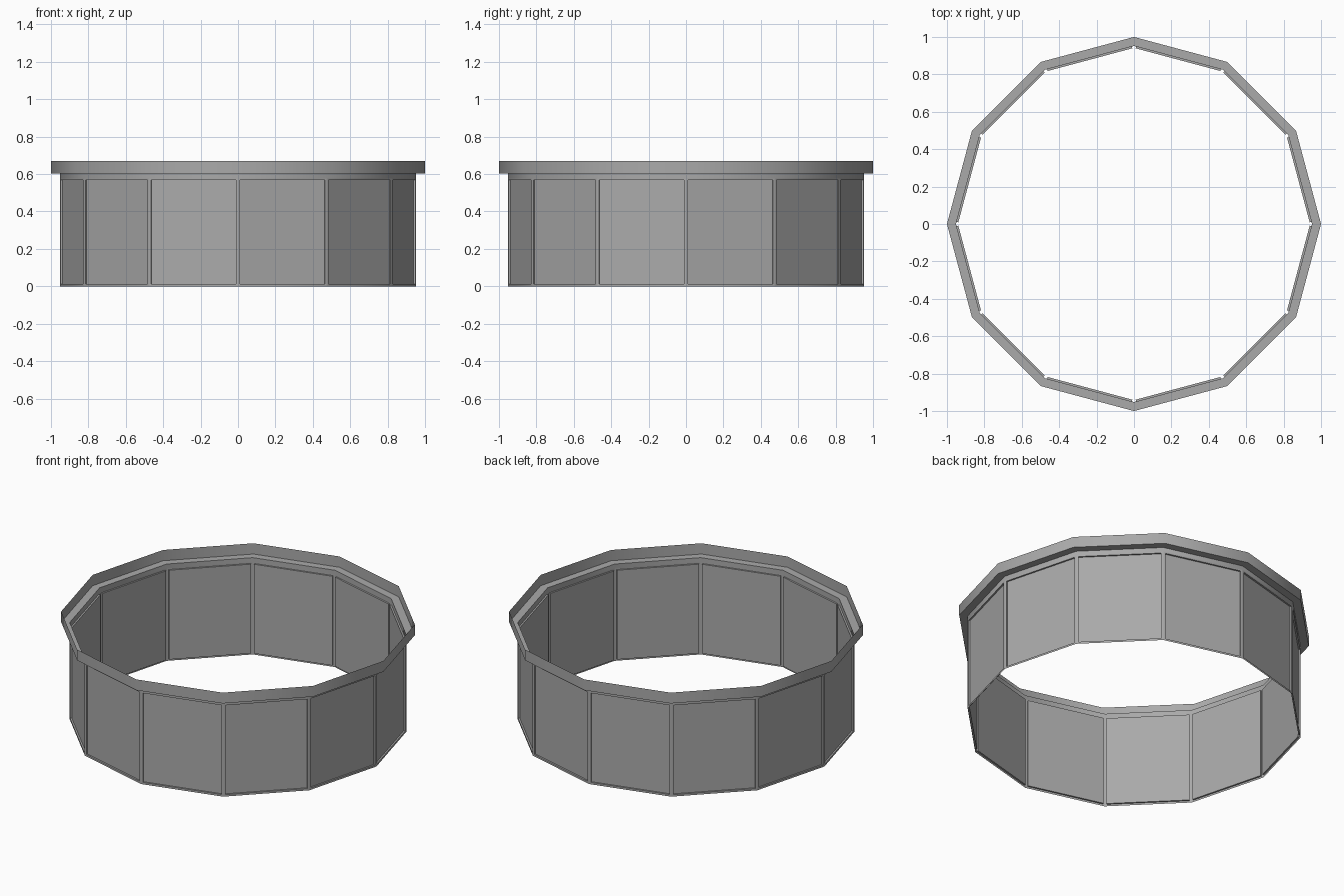
import bpy, bmesh
from math import cos, sin, pi, radians

SIDES = 12
WALL_R, RIM_R = 0.952, 1.0
PANEL_TOP, LEDGE_Z, TOP_Z = 0.579, 0.602, 0.669
FRAME, DEPTH = 0.012, 0.01

cube = bpy.data.objects.get("Cube")
if cube:
    bpy.data.objects.remove(cube, do_unlink=True)

grey = bpy.data.materials.new("plain grey")
grey.use_nodes = True
colour = (0.4, 0.4, 0.4, 1)
grey.diffuse_color = colour
grey.node_tree.nodes["Principled BSDF"].inputs["Base Color"].default_value = colour


def lathe(profile):
    """Sweep (radius, height) points into a thin twelve-sided shell."""
    bm = bmesh.new()
    rings = []
    for r, z in profile:
        angles = [2 * pi * i / SIDES for i in range(SIDES)]
        rings.append([bm.verts.new((r * cos(a), r * sin(a), z)) for a in angles])
    bands = []
    for low, high in zip(rings, rings[1:]):
        band = []
        for i in range(SIDES):
            j = (i + 1) % SIDES
            band.append(bm.faces.new((low[i], low[j], high[j], high[i])))
        bands.append(band)
    bm.normal_update()
    return bm, bands


def finish(name, bm):
    mesh = bpy.data.meshes.new(name)
    bm.to_mesh(mesh)
    bm.free()
    mesh.materials.append(grey)
    obj = bpy.data.objects.new(name, mesh)
    bpy.context.collection.objects.link(obj)
    bpy.ops.object.select_all(action="DESELECT")
    obj.select_set(True)
    bpy.context.view_layer.objects.active = obj
    bpy.ops.object.shade_smooth_by_angle(angle=radians(40))


# Wall with one panel pressed inward on every side
bm, bands = lathe([(WALL_R, 0), (WALL_R, PANEL_TOP), (WALL_R, LEDGE_Z)])
panels = bands[0]
bmesh.ops.inset_individual(bm, faces=panels, thickness=FRAME, use_even_offset=True)
pushed = bmesh.ops.extrude_discrete_faces(bm, faces=panels)["faces"]
bm.normal_update()
for face in pushed:
    bmesh.ops.translate(bm, verts=face.verts, vec=face.normal * -DEPTH)
finish("panelled_wall", bm)

# Ledge and raised lip around the top
bm, bands = lathe([(WALL_R, LEDGE_Z), (RIM_R, LEDGE_Z), (RIM_R, TOP_Z)])
finish("rim", bm)
